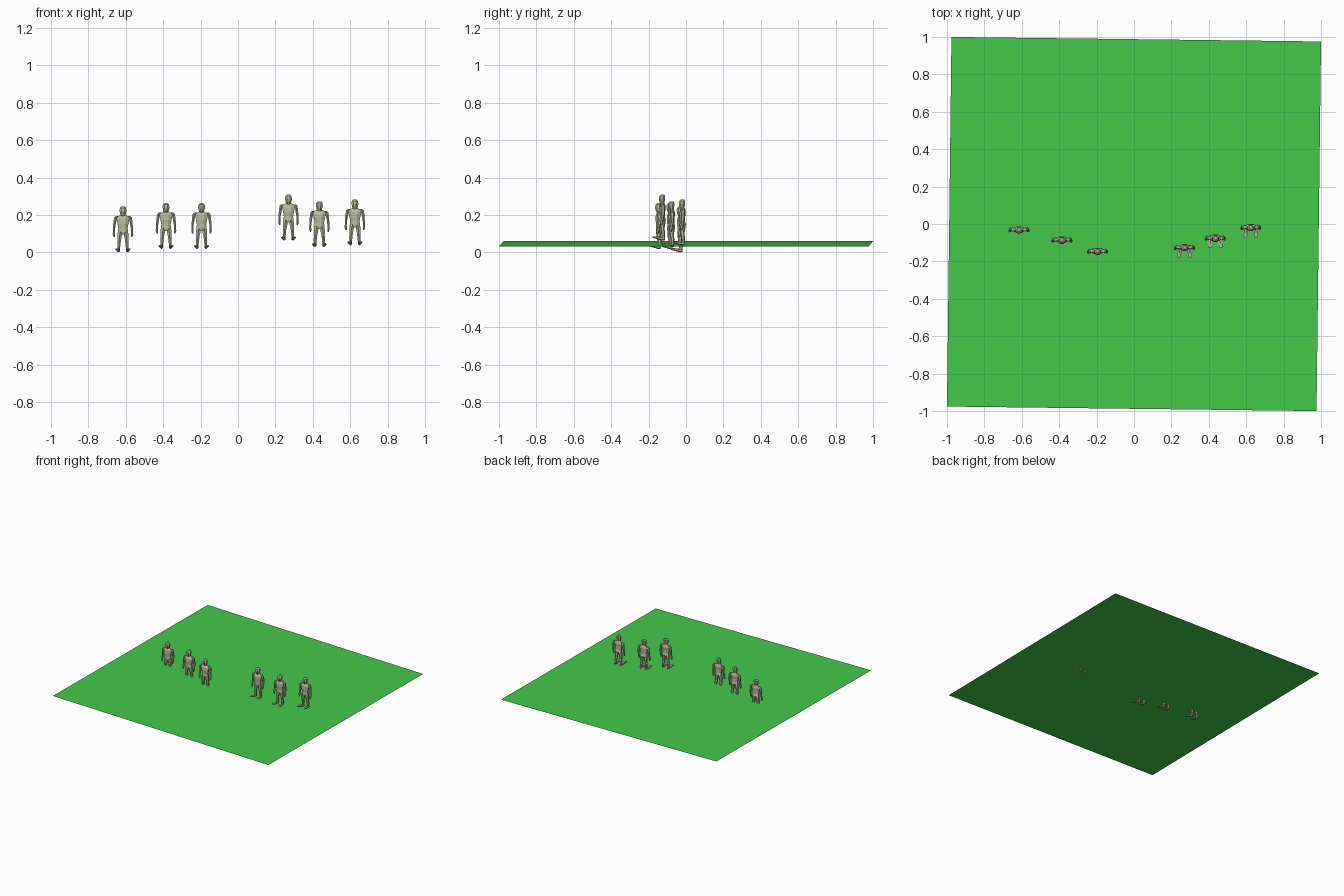
import bpy, bmesh, math
from mathutils import Vector, Matrix

if "Cube" in bpy.data.objects:
    bpy.data.objects.remove(bpy.data.objects["Cube"])


def material(name, rgb):
    m = bpy.data.materials.new(name)
    m.diffuse_color = (*rgb, 1)
    m.use_nodes = True
    m.node_tree.nodes["Principled BSDF"].inputs["Base Color"].default_value = m.diffuse_color
    return m


grass = material("grass_green", (0.06, 0.58, 0.07))
khaki = material("pale_khaki", (0.50, 0.51, 0.34))


def loft(bm, rings, sides=8, axis="z"):
    """Skin elliptical rings (x, y, z, half width, half depth) into a closed tube."""
    loops = []
    for x, y, z, rx, rd in rings:
        loop = []
        for i in range(sides):
            a = 2 * math.pi * (i + 0.5) / sides
            u, v = rx * math.cos(a), rd * math.sin(a)
            loop.append(bm.verts.new((x + u, y + v, z) if axis == "z" else (x + u, y, z + v)))
        loops.append(loop)
    for a, b in zip(loops, loops[1:]):
        for i in range(sides):
            j = (i + 1) % sides
            bm.faces.new((a[i], a[j], b[j], b[i]))
    bm.faces.new(loops[0][::-1])
    bm.faces.new(loops[-1])


def part_mesh(name, rings, sides=8, axis="z", mirrored=False):
    bm = bmesh.new()
    loft(bm, rings, sides, axis)
    if mirrored:
        copy = bmesh.ops.duplicate(bm, geom=bm.verts[:] + bm.edges[:] + bm.faces[:])
        verts = [g for g in copy["geom"] if isinstance(g, bmesh.types.BMVert)]
        bmesh.ops.scale(bm, vec=(-1, 1, 1), verts=verts)
    bmesh.ops.recalc_face_normals(bm, faces=bm.faces)
    me = bpy.data.meshes.new(name)
    bm.to_mesh(me)
    bm.free()
    me.materials.append(khaki)
    return me


# Figure parts, soles at z = 0 and facing -y
parts = [
    part_mesh("head", [(0, 0, .192, .013, .011), (0, -.003, .206, .016, .015),
                       (0, -.004, .222, .020, .018), (0, -.002, .237, .018, .017),
                       (0, 0, .245, .009, .010)]),
    part_mesh("torso", [(0, 0, .096, .014, .012), (0, .001, .110, .030, .018),
                        (0, -.001, .130, .027, .015), (0, -.002, .155, .032, .017),
                        (0, 0, .178, .037, .018), (0, .001, .191, .032, .014),
                        (0, .001, .200, .014, .011)]),
    part_mesh("arms", [(.032, .001, .194, .008, .009), (.039, .001, .186, .010, .012),
                       (.044, .002, .160, .0085, .010), (.047, .002, .136, .007, .008),
                       (.049, -.003, .110, .006, .007), (.049, -.006, .097, .007, .009),
                       (.047, -.008, .082, .004, .006)], 6, mirrored=True),
    part_mesh("legs", [(.014, 0, .113, .015, .016), (.017, 0, .095, .0145, .015),
                       (.020, -.002, .062, .010, .011), (.022, .003, .042, .010, .011),
                       (.023, .003, .012, .007, .008)], 6, mirrored=True),
    part_mesh("feet", [(.023, .012, .009, .006, .007), (.024, -.002, .010, .009, .010),
                       (.027, -.030, .015, .011, .007), (.029, -.044, .017, .012, .005),
                       (.030, -.053, .018, .008, .003)], 6, axis="y", mirrored=True),
]

# Six figures in two wings of a shallow V
positions = [(-.615, -.03, 0), (-.385, -.085, .018), (-.195, -.145, .018),
             (.27, -.125, .063), (.435, -.075, .028), (.625, -.018, .037)]
for n, pos in enumerate(positions, 1):
    for me in parts:
        ob = bpy.data.objects.new(f"figure_{n}_{me.name}", me)
        ob.location = pos
        bpy.context.collection.objects.link(ob)

# Slightly turned and tilted field
bm = bmesh.new()
bmesh.ops.create_grid(bm, x_segments=1, y_segments=1, size=.988)
bmesh.ops.rotate(bm, verts=bm.verts, cent=Vector(), matrix=Matrix.Rotation(math.radians(-.7), 3, "Z"))
for v in bm.verts:
    v.co.z = .045 - .015 * v.co.x
me = bpy.data.meshes.new("field")
bm.to_mesh(me)
bm.free()
me.materials.append(grass)
bpy.context.collection.objects.link(bpy.data.objects.new("field", me))
